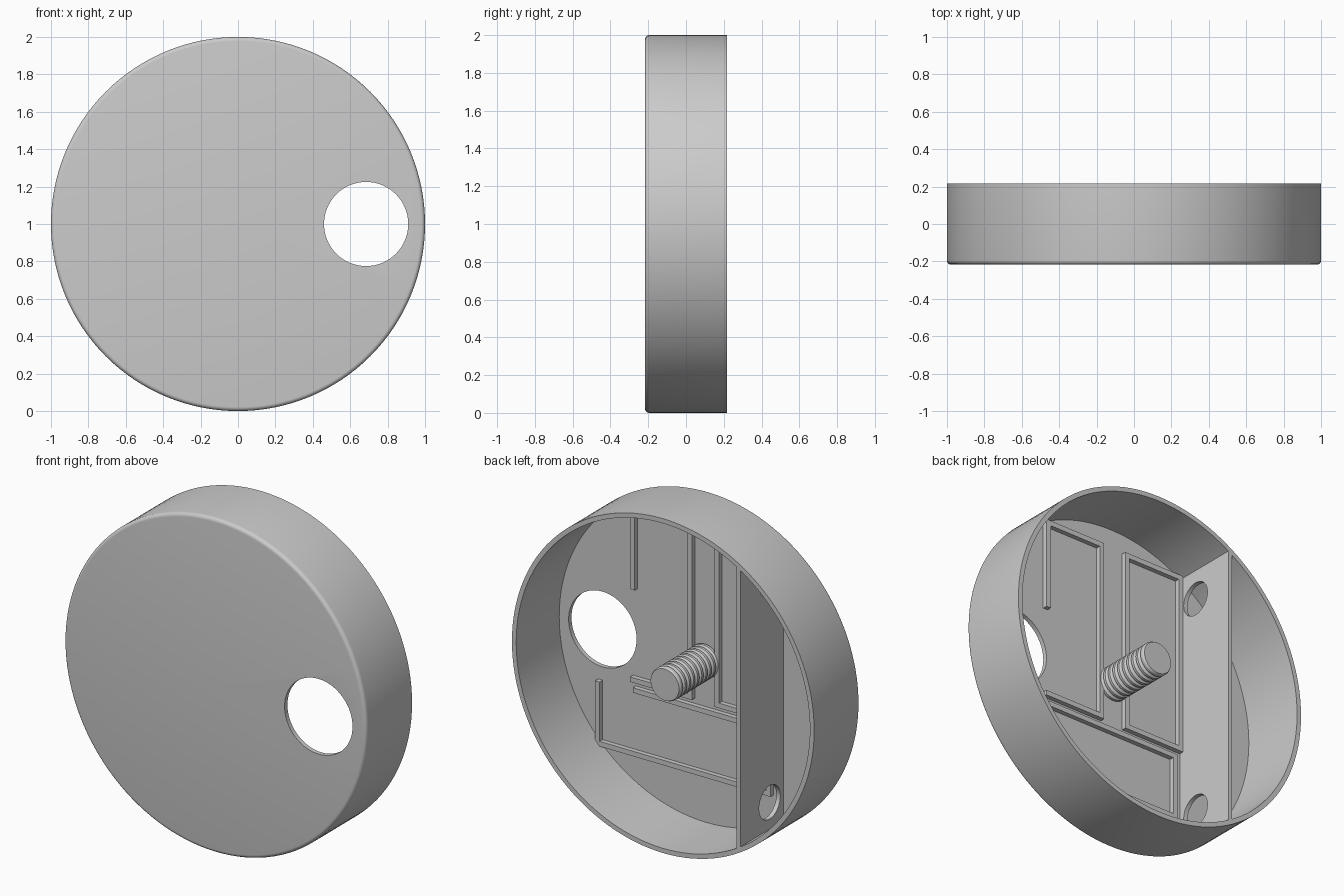
import bpy, bmesh, math
from mathutils import Matrix, Vector

cube = bpy.data.objects.get("Cube")
if cube:
    bpy.data.objects.remove(cube, do_unlink=True)

grey = bpy.data.materials.new("light_grey")
grey.use_nodes = True
grey.diffuse_color = (0.6, 0.6, 0.6, 1)
grey.node_tree.nodes["Principled BSDF"].inputs["Base Color"].default_value = (0.6, 0.6, 0.6, 1)

FRONT, BACK, FLOOR = -0.217, 0.217, -0.19   # depth positions along y
WALL = 0.972                                # inner wall radius
RIB_W, RIB_H = 0.03, 0.028


def finish(name, bm):
    bmesh.ops.recalc_face_normals(bm, faces=bm.faces)
    mesh = bpy.data.meshes.new(name)
    bm.to_mesh(mesh)
    bm.free()
    obj = bpy.data.objects.new(name, mesh)
    bpy.context.collection.objects.link(obj)
    mesh.materials.append(grey)
    return obj


def smooth(obj, angle=30):
    bpy.ops.object.select_all(action='DESELECT')
    obj.select_set(True)
    bpy.context.view_layer.objects.active = obj
    bpy.ops.object.shade_smooth_by_angle(angle=math.radians(angle))


def lathe(name, profile, steps):
    """Turn (radius, y) points around the y axis through z = 1."""
    bm = bmesh.new()
    verts = [bm.verts.new((r, y, 1)) for r, y in profile]
    edges = [bm.edges.new(pair) for pair in zip(verts, verts[1:])]
    bmesh.ops.spin(bm, geom=verts + edges, cent=(0, 0, 1), axis=(0, 1, 0),
                   angle=math.tau, steps=steps)
    bmesh.ops.remove_doubles(bm, verts=bm.verts, dist=1e-5)
    return finish(name, bm)


def add_box(bm, x0, x1, y0, y1, z0, z1):
    size = Vector((x1 - x0, y1 - y0, z1 - z0))
    mid = Vector((x0 + x1, y0 + y1, z0 + z1)) / 2
    bmesh.ops.create_cube(bm, size=1, matrix=Matrix.Translation(mid) @ Matrix.Diagonal(size).to_4x4())


def drill(obj, centre, radius, axis):
    """Cut a round hole through the object along the given axis."""
    bm = bmesh.new()
    turn = Vector((0, 0, 1)).rotation_difference(Vector(axis)).to_matrix().to_4x4()
    bmesh.ops.create_cone(bm, cap_ends=True, segments=64, radius1=radius, radius2=radius,
                          depth=0.2, matrix=Matrix.Translation(centre) @ turn)
    cutter = finish("hole_cutter", bm)
    cutter.hide_render = True
    mod = obj.modifiers.new("hole", 'BOOLEAN')
    mod.operation, mod.solver, mod.object = 'DIFFERENCE', 'EXACT', cutter
    bpy.context.view_layer.update()
    result = bpy.data.meshes.new_from_object(obj.evaluated_get(bpy.context.evaluated_depsgraph_get()))
    obj.modifiers.clear()
    obj.data = result
    bpy.data.objects.remove(cutter, do_unlink=True)


# Shallow round cup with a rounded front edge and an off-centre opening
FILLET = 0.022
arc = [(1 - FILLET + FILLET * math.sin(t), FRONT + FILLET - FILLET * math.cos(t))
       for t in (i * math.pi / 10 for i in range(6))]
shell = lathe("round_shell", [(0, FRONT)] + arc + [(1, BACK), (WALL, BACK), (WALL, FLOOR), (0, FLOOR)], 128)
drill(shell, (0.685, FRONT, 1), 0.225, (0, 1, 0))
smooth(shell)

# Upright partition with two round holes
bm = bmesh.new()
add_box(bm, -0.512, -0.486, FLOOR - 0.005, BACK, 1 - 0.848, 1 + 0.848)
partition = finish("partition", bm)
for side in (-1, 1):
    drill(partition, (-0.5, -0.06, 1 + side * 0.665), 0.1, (1, 0, 0))
smooth(partition)

# Threaded post: a stack of grooves turned around its axis
THREADS, TIP = 10, 0.2
pitch = (TIP - FLOOR) / THREADS
post = [(0, FLOOR - 0.005)]
for i in range(THREADS):
    y = FLOOR + i * pitch
    post += [(0.086, y), (0.1, y + pitch * 0.3), (0.1, y + pitch * 0.7)]
post += [(0.094, TIP), (0, TIP)]
smooth(lathe("threaded_post", post, 48), 25)


# Low ribs on the floor, given as centre lines in x and height above the axis
def ribs(name, lines):
    bm = bmesh.new()
    h = RIB_W / 2
    for x0, z0, x1, z1 in lines:
        add_box(bm, min(x0, x1) - h, max(x0, x1) + h, FLOOR - 0.005, FLOOR + RIB_H,
                1 + min(z0, z1) - h, 1 + max(z0, z1) + h)
    finish(name, bm)


IN, OUT, TOP, LOW = 0.09, 0.468, 0.835, -0.235
ribs("left_frame_ribs", [(OUT, 0.32, OUT, TOP), (IN, TOP, OUT, TOP),
                         (IN, LOW, IN, TOP), (IN, LOW, OUT, LOW)])
ribs("right_frame_ribs", [(-OUT, LOW, -OUT, TOP), (-OUT, TOP, -IN, TOP),
                          (-IN, LOW, -IN, TOP), (-OUT, LOW, -IN, LOW)])
ribs("lower_frame_ribs", [(-0.43, -0.295, 0.45, -0.295), (-0.43, -0.675, -0.43, -0.295),
                          (-0.43, -0.675, 0.7, -0.675), (0.7, -0.675, 0.7, -0.32)])
